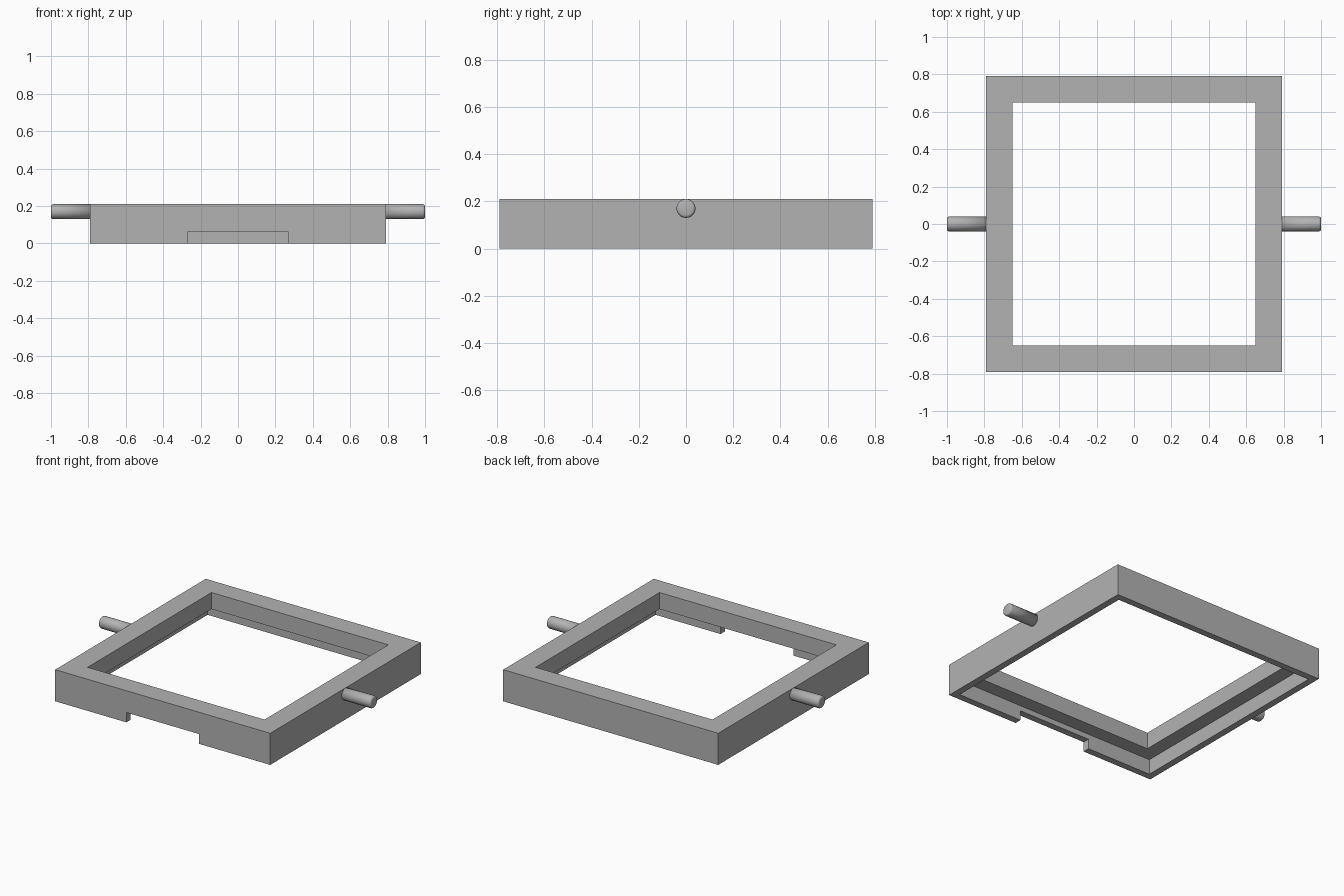
import bpy
import bmesh
import math
from mathutils import Matrix

cube = bpy.data.objects.get("Cube")
if cube:
    bpy.data.objects.remove(cube, do_unlink=True)

HALF, RIM, OPENING = 0.79, 0.745, 0.65   # half widths of the frame
HEIGHT, LEDGE = 0.21, 0.10
PIN_RADIUS, PIN_END = 0.04, 1.0

grey = bpy.data.materials.new("grey")
grey.use_nodes = True
colour = (0.45, 0.45, 0.45, 1)
grey.diffuse_color = colour
grey.node_tree.nodes["Principled BSDF"].inputs["Base Color"].default_value = colour


def make_object(name, bm):
    bmesh.ops.recalc_face_normals(bm, faces=bm.faces[:])
    mesh = bpy.data.meshes.new(name)
    bm.to_mesh(mesh)
    bm.free()
    mesh.materials.append(grey)
    obj = bpy.data.objects.new(name, mesh)
    bpy.context.collection.objects.link(obj)
    return obj


# Square frame: an L-shaped section carried round four mitred corners
section = [(HALF, 0), (HALF, HEIGHT), (OPENING, HEIGHT),
           (OPENING, LEDGE), (RIM, LEDGE), (RIM, 0)]
bm = bmesh.new()
rings = [[bm.verts.new((sx * r, sy * r, z)) for r, z in section]
         for sx, sy in ((1, 1), (-1, 1), (-1, -1), (1, -1))]
for i, ring in enumerate(rings):
    following = rings[(i + 1) % 4]
    for j in range(len(section)):
        k = (j + 1) % len(section)
        bm.faces.new((ring[j], ring[k], following[k], following[j]))
frame = make_object("frame", bm)

# Notch through the bottom of the front wall
bm = bmesh.new()
bmesh.ops.create_cube(bm, size=1, matrix=Matrix.Translation((0, -HALF, 0))
                      @ Matrix.Diagonal((0.535, 0.2, 0.13, 1)))
cutter = make_object("notch_cutter", bm)
cutter.hide_render = True
notch = frame.modifiers.new("notch", 'BOOLEAN')
notch.operation = 'DIFFERENCE'
notch.solver = 'EXACT'
notch.object = cutter
bpy.context.view_layer.objects.active = frame
bpy.ops.object.modifier_apply(modifier=notch.name)
bpy.data.objects.remove(cutter, do_unlink=True)

# Round pivot pins with softened outer ends
for name, side in (("left_pin", 1), ("right_pin", -1)):
    start = HALF - 0.02
    length = PIN_END - start
    bm = bmesh.new()
    bmesh.ops.create_cone(
        bm, cap_ends=True, segments=32, radius1=PIN_RADIUS, radius2=PIN_RADIUS, depth=length,
        matrix=Matrix.Translation((side * (start + length / 2), 0, HEIGHT - PIN_RADIUS))
        @ Matrix.Rotation(side * math.pi / 2, 4, 'Y'))
    end_edges = [e for e in bm.edges
                 if all(abs(v.co.x) > PIN_END - 0.01 for v in e.verts)]
    bmesh.ops.bevel(bm, geom=end_edges, offset=0.012, segments=3,
                    profile=0.5, affect='EDGES')
    for face in bm.faces:
        face.smooth = True
    make_object(name, bm)
